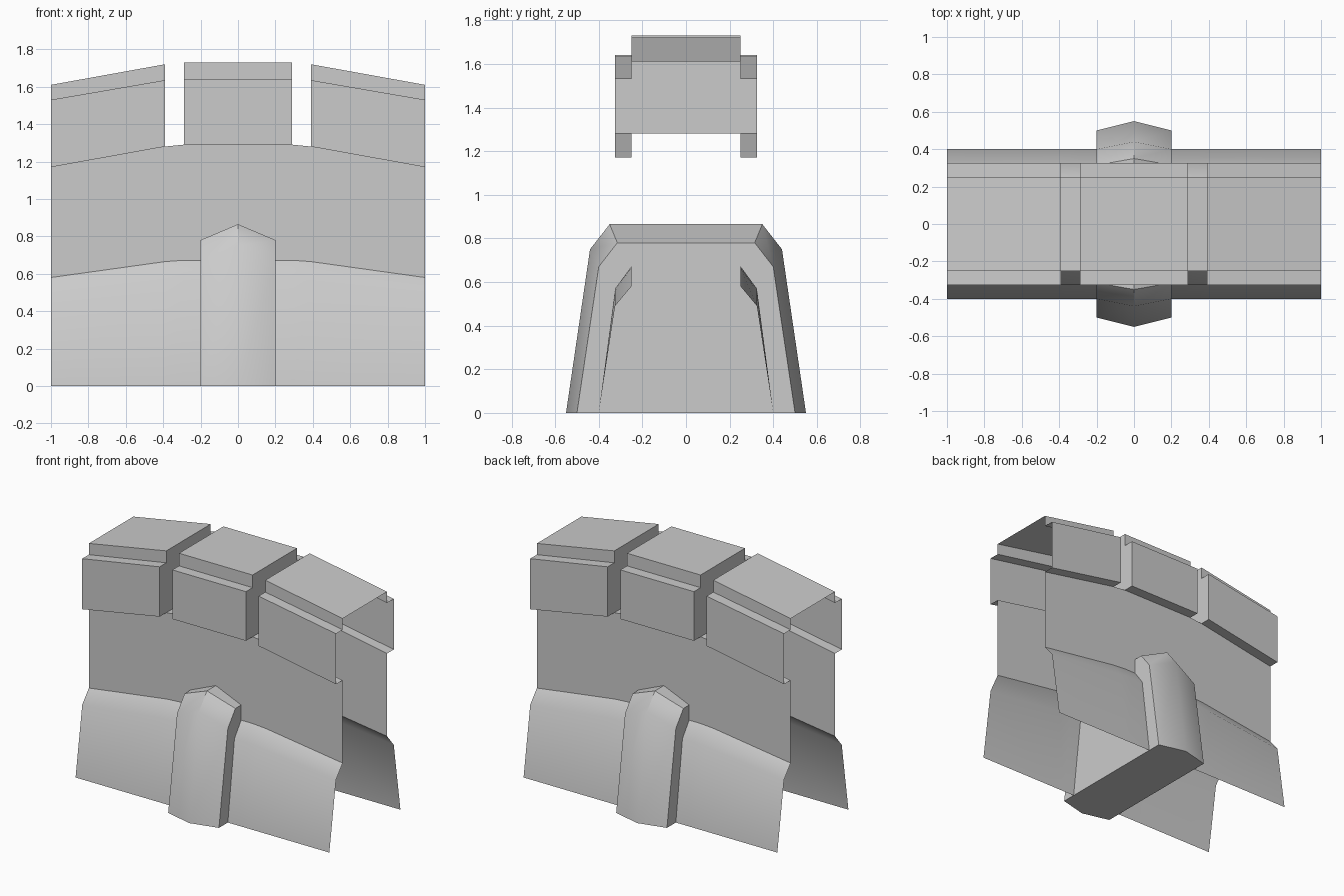
import bpy, bmesh, math

if "Cube" in bpy.data.objects:
    bpy.data.objects.remove(bpy.data.objects["Cube"])


def full(half):
    """Mirror a half section (outer foot to top) across y = 0."""
    return [(-y, z) for y, z in half] + [(y, z) for y, z in reversed(half)]


def loft(name, stations, caps=(), closed=False, open_spans=()):
    """Skin (x, half section) stations; open_spans leave out the top face."""
    bm = bmesh.new()
    rings = [[bm.verts.new((x, y, z)) for y, z in full(half)] for x, half in stations]
    n = len(rings[0])
    for s, (a, b) in enumerate(zip(rings, rings[1:])):
        for i in range(n if closed else n - 1):
            if s in open_spans and i == n // 2 - 1:
                continue
            j = (i + 1) % n
            bm.faces.new((a[i], b[i], b[j], a[j]))
    if "left" in caps:
        bm.faces.new(rings[0])
    if "right" in caps:
        bm.faces.new(rings[-1][::-1])
    mesh = bpy.data.meshes.new(name)
    bm.to_mesh(mesh)
    bm.free()
    ob = bpy.data.objects.new(name, mesh)
    bpy.context.collection.objects.link(ob)
    bpy.ops.object.select_all(action='DESELECT')
    bpy.context.view_layer.objects.active = ob
    ob.select_set(True)
    bpy.ops.object.shade_smooth_by_angle(angle=math.radians(30))
    return ob


# heights of the arched lines at the wall end, gap outer side and gap inner side
END, OUTER, INNER = 0, 1, 2
SHOULDER = (0.49, 0.56, 0.57)
SLOPE = (0.58, 0.665, 0.672)
DECK = (1.17, 1.28, 1.29)
STEP = (1.53, 1.635, 1.64)
TOP = (1.61, 1.72, 1.73)


def wall_half(k):
    return [(0.4, 0), (0.325, SHOULDER[k]), (0.25, SLOPE[k]), (0.25, DECK[k])]


def merlon_half(k):
    return [(0.25, DECK[k]), (0.325, DECK[k]), (0.325, STEP[k]),
            (0.25, STEP[k]), (0.25, TOP[k])]


# hollow wall with a flared base, decked only in the two gaps
xs = [(-1, END), (-0.39, OUTER), (-0.29, INNER), (0.29, INNER), (0.39, OUTER), (1, END)]
loft("wall", [(x, wall_half(k)) for x, k in xs], open_spans=(0, 2, 4))

# stepped merlons, open at the outer wall ends
loft("merlon_left", [(-1, merlon_half(END)), (-0.39, merlon_half(OUTER))], caps=("right",))
loft("merlon_centre", [(-0.29, merlon_half(INNER)), (0.29, merlon_half(INNER))],
     caps=("left", "right"))
loft("merlon_right", [(0.39, merlon_half(OUTER)), (1, merlon_half(END))], caps=("left",))

# ridged buttress running through the wall
side = [(0.5, 0), (0.4, 0.67), (0.315, 0.78)]
ridge = [(0.55, 0), (0.44, 0.75), (0.35, 0.865)]
loft("buttress", [(-0.2, side), (0, ridge), (0.2, side)], caps=("left", "right"), closed=True)
